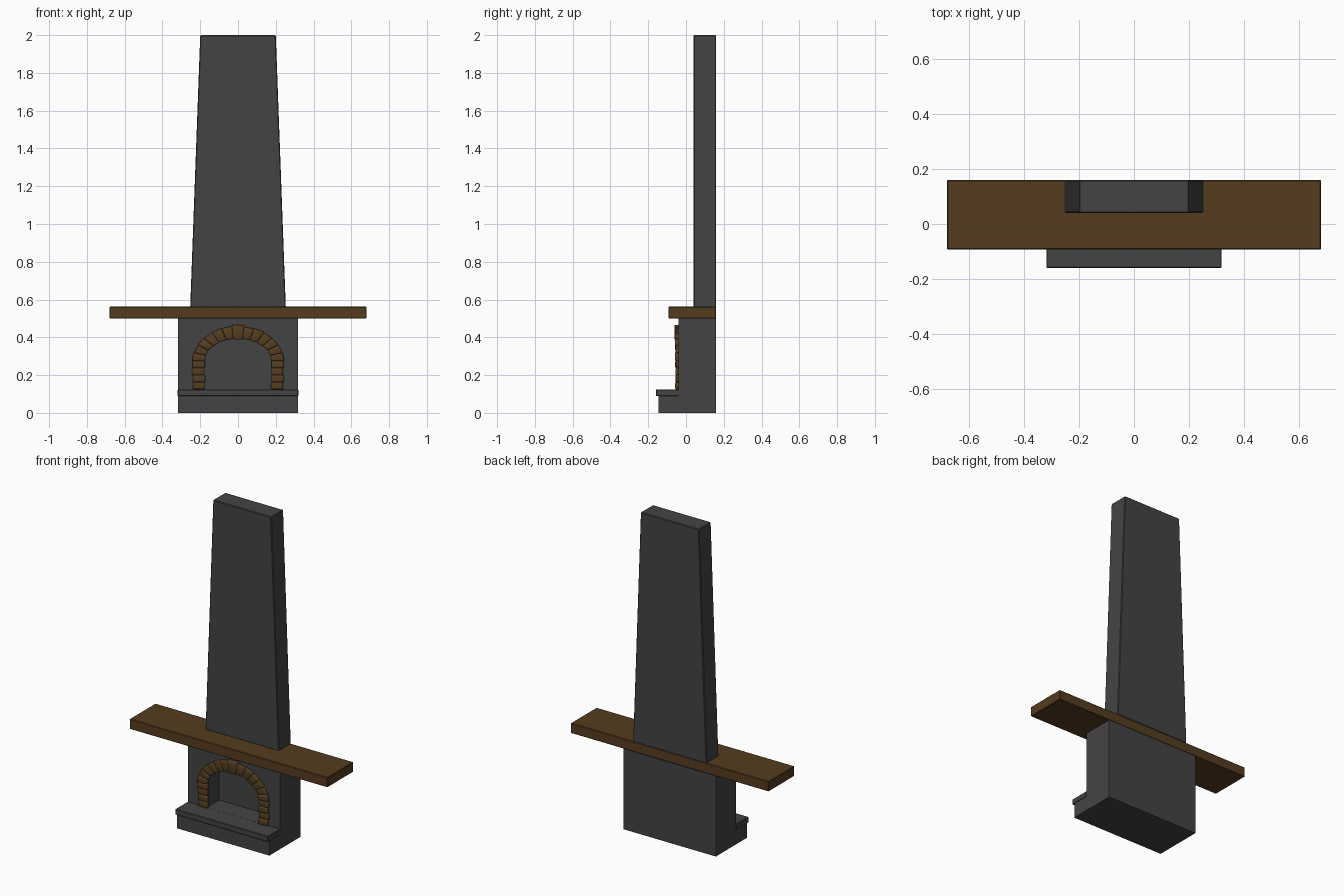
import bpy, bmesh, math, random
from math import cos, sin, pi

if "Cube" in bpy.data.objects:
    bpy.data.objects.remove(bpy.data.objects["Cube"])

random.seed(4)


def material(name, rgb):
    m = bpy.data.materials.new(name)
    m.diffuse_color = (*rgb, 1)
    m.use_nodes = True
    m.node_tree.nodes["Principled BSDF"].inputs["Base Color"].default_value = m.diffuse_color
    return m


STONE = material("dark_stone", (0.06, 0.057, 0.058))
WOOD = material("brown_wood", (0.09, 0.045, 0.013))
BRICK = material("brown_brick", (0.09, 0.048, 0.015))


def prism(name, outline, y0, y1, mat, bevel=0.0, segments=1):
    """Extrude an (x, z) outline from y0 to y1."""
    bm = bmesh.new()
    front = [bm.verts.new((x, y0, z)) for x, z in outline]
    face = bm.faces.new(front)
    ext = bmesh.ops.extrude_face_region(bm, geom=[face])
    for v in ext["geom"]:
        if isinstance(v, bmesh.types.BMVert):
            v.co.y = y1
    if bevel:
        bmesh.ops.bevel(bm, geom=bm.edges[:], offset=bevel, segments=segments,
                        profile=0.5, affect='EDGES')
    bmesh.ops.recalc_face_normals(bm, faces=bm.faces[:])
    me = bpy.data.meshes.new(name)
    bm.to_mesh(me)
    bm.free()
    ob = bpy.data.objects.new(name, me)
    bpy.context.collection.objects.link(ob)
    if mat:
        me.materials.append(mat)
    return ob


def box(name, w, y0, y1, z0, z1, mat, bevel=0.0):
    return prism(name, [(-w, z0), (w, z0), (w, z1), (-w, z1)], y0, y1, mat, bevel)


# Arch shape: straight legs, then a half ellipse
FLOOR, SPRING = 0.125, 0.275
INNER, OUTER = (0.175, 0.118), (0.242, 0.183)


def arc(radii, a):
    return (radii[0] * cos(a), SPRING + radii[1] * sin(a))


# Firebox with arched recess
firebox = box("firebox", 0.317, -0.04, 0.16, 0.0, 0.5, STONE)
hole = [(-0.185, FLOOR), (0.185, FLOOR)]
hole += [arc((0.185, 0.128), pi * i / 24) for i in range(25)]
cutter = prism("opening_cutter", hole, -0.2, 0.08, STONE)
cutter.hide_render = True
cutter.hide_set(True)
cut = firebox.modifiers.new("opening", 'BOOLEAN')
cut.operation = 'DIFFERENCE'
cut.solver = 'EXACT'
cut.object = cutter

# Hearth base and slab
box("hearth_base", 0.317, -0.145, -0.04, 0.0, 0.09, STONE)
box("hearth_slab", 0.319, -0.16, -0.038, 0.09, FLOOR, STONE, 0.003)

# Mantel shelf
box("mantel", 0.68, -0.093, 0.16, 0.5, 0.562, WOOD, 0.003)

# Tapered chimney breast
prism("chimney", [(-0.253, 0.56), (0.253, 0.56), (0.2, 2.0), (-0.2, 2.0)],
      0.04, 0.16, STONE, 0.004)


# Brick surround
def brick(name, outline, y0):
    ob = prism(name, outline, y0, -0.034, BRICK, 0.006, 2)
    ob.data.shade_smooth()
    return ob


def front_y():
    return -0.056 + random.uniform(-0.003, 0.004)


LEG = 4
step = (SPRING - FLOOR) / LEG
for side in (-1, 1):
    for i in range(LEG):
        z0, z1 = FLOOR + i * step, FLOOR + (i + 1) * step
        xi = side * (INNER[0] + random.uniform(-0.003, 0.003))
        xo = side * (OUTER[0] + random.uniform(-0.004, 0.003))
        brick("leg_brick", [(xi, z0), (xo, z0), (xo, z1), (xi, z1)], front_y())

# Arch bricks, with a larger keystone in the middle
N = 13
for i in range(N):
    a0, a1 = pi * i / N, pi * (i + 1) / N
    if i == N // 2:
        brick("keystone", [(-0.024, 0.388), (0.024, 0.388),
                           (0.034, 0.466), (-0.034, 0.466)], -0.062)
        continue
    d = random.uniform(-0.004, 0.003)
    outer = (OUTER[0] + d, OUTER[1] + d)
    brick("arch_brick", [arc(INNER, a0), arc(outer, a0),
                         arc(outer, a1), arc(INNER, a1)], front_y())
